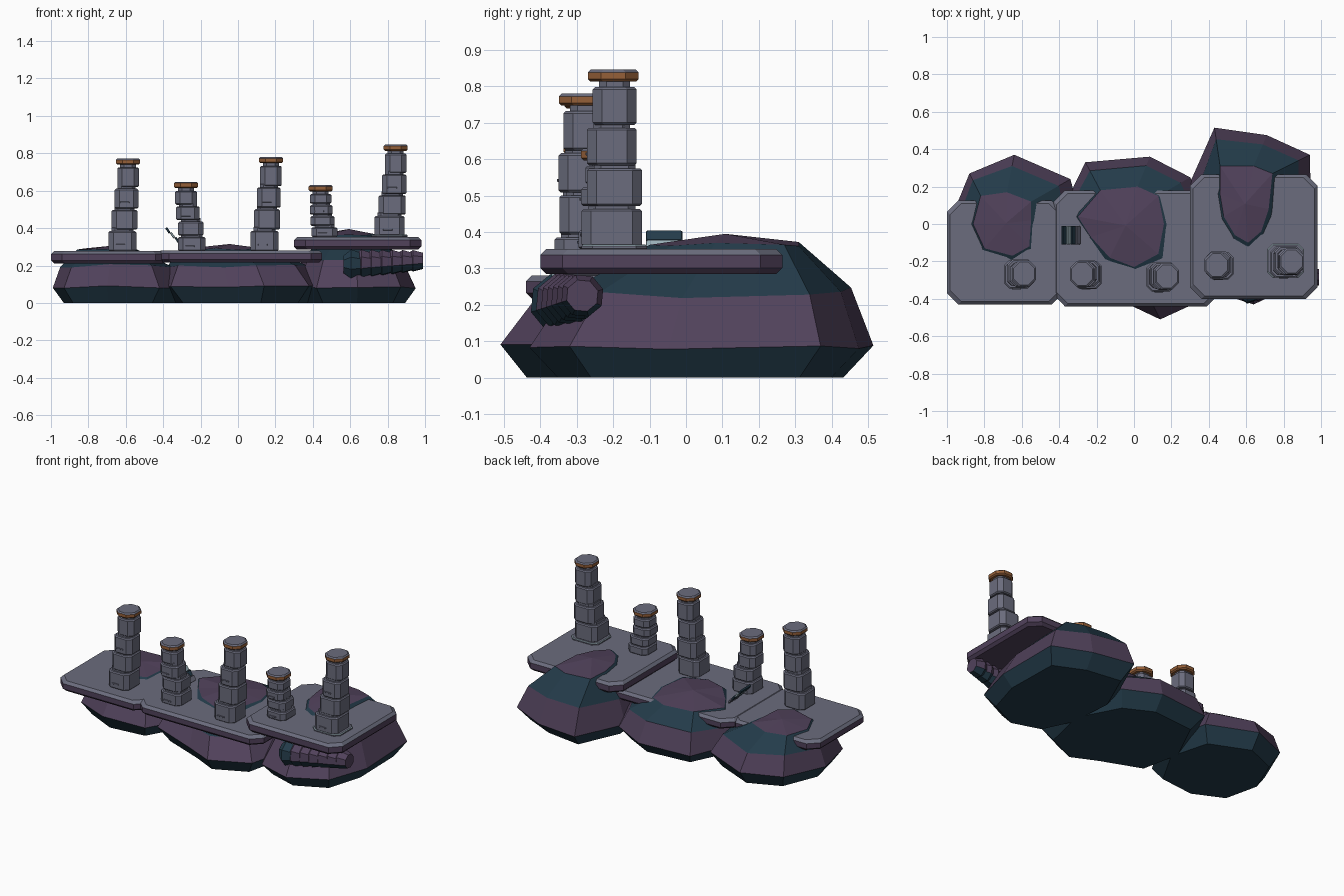
import bpy, bmesh, math, random
from mathutils import Vector, Matrix

random.seed(4)
if "Cube" in bpy.data.objects:
    bpy.data.objects.remove(bpy.data.objects["Cube"])


def material(name, color):
    m = bpy.data.materials.new(name)
    m.use_nodes = True
    m.diffuse_color = (*color, 1)
    bsdf = next(n for n in m.node_tree.nodes if n.type == 'BSDF_PRINCIPLED')
    bsdf.inputs["Base Color"].default_value = (*color, 1)
    return m


STONE, PURPLE, TEAL, RUST, PALE = range(5)
MATS = [material("slate stone", (.145, .15, .205)),
        material("plum rock", (.082, .054, .105)),
        material("deep teal rock", (.017, .044, .068)),
        material("rust trim", (.3, .115, .04)),
        material("pale blue stone", (.32, .43, .48))]


def loft(name, rings, bands, bottom, top, apex=None):
    """Join rings of equal length; bands gives one material per gap."""
    bm = bmesh.new()
    loops = [[bm.verts.new(p) for p in ring] for ring in rings]
    n = len(loops[0])

    def face(verts, mat):
        bm.faces.new(verts).material_index = mat

    for low, high, mat in zip(loops, loops[1:], bands):
        for i in range(n):
            j = (i + 1) % n
            face((low[i], low[j], high[j], high[i]), mat)
    face(loops[0][::-1], bottom)
    if apex:
        tip = bm.verts.new(apex)
        for i in range(n):
            face((loops[-1][i], loops[-1][(i + 1) % n], tip), top)
    else:
        face(loops[-1], top)
    bmesh.ops.recalc_face_normals(bm, faces=bm.faces)
    mesh = bpy.data.meshes.new(name)
    bm.to_mesh(mesh)
    bm.free()
    for m in MATS:
        mesh.materials.append(m)
    ob = bpy.data.objects.new(name, mesh)
    bpy.context.collection.objects.link(ob)
    return ob


def octagon(cx, cy, w, d, cut, z):
    """Rectangle with cut corners, counter-clockwise."""
    a, b = w / 2, d / 2
    pts = [(a, cut - b), (a, b - cut), (a - cut, b), (cut - a, b),
           (-a, b - cut), (-a, cut - b), (cut - a, -b), (a - cut, -b)]
    return [(cx + x, cy + y, z) for x, y in pts]


def block(name, cx, cy, w, d, z0, z1, cut, soft, mats=(STONE,) * 5):
    """Cut-corner block with softened top and bottom rims."""
    rings = [octagon(cx, cy, w - 2 * i, d - 2 * i, cut, z)
             for z, i in ((z0, soft), (z0 + soft, 0), (z1 - soft, 0), (z1, soft))]
    return loft(name, rings, mats[1:4], mats[0], mats[4])


# Boulders: widest outline, cap outline on top, then heights
def boulder(name, outline, cap, z_shoulder, z_cap, z_tip):
    n = len(outline)
    c = sum((Vector(p) for p in outline), Vector((0, 0))) / n
    k = sum((Vector(p) for p in cap), Vector((0, 0))) / n
    base, belt, shoulder, crown = [], [], [], []
    for o, t in zip(outline, cap):
        o, t = Vector(o), Vector(t)
        back = max(0, o.y) * .2
        base.append((*(c + (o - c) * .83), 0))
        belt.append((*o, .085 + random.uniform(-.008, .008)))
        shoulder.append((*o.lerp(t, .3), z_shoulder + back * (z_tip - .27)
                         + random.uniform(-.012, .012)))
        crown.append((*t, z_cap + random.uniform(-.004, .008)))
    loft(name, [base, belt, shoulder, crown], (TEAL, PURPLE, TEAL),
         TEAL, PURPLE, (k.x, k.y, z_tip))


boulder("left_boulder",
        [(-.99, 0), (-.93, -.26), (-.7, -.37), (-.42, -.34), (-.26, -.06),
         (-.34, .24), (-.64, .37), (-.88, .27)],
        [(-.86, 0), (-.8, -.13), (-.65, -.17), (-.56, -.12), (-.55, .02),
         (-.55, .12), (-.68, .17), (-.82, .15)], .2, .285, .305)
boulder("middle_boulder",
        [(-.42, 0), (-.36, -.3), (-.05, -.42), (.14, -.51), (.38, -.4),
         (.46, -.05), (.3, .25), (.085, .36), (-.26, .33)],
        [(-.3, .04), (-.23, -.07), (-.13, -.18), (0, -.23), (.13, -.16),
         (.16, 0), (.13, .15), (.02, .2), (-.18, .18)], .2, .285, .315)
boulder("right_boulder",
        [(.29, .2), (.32, -.15), (.42, -.36), (.64, -.43), (.87, -.32),
         (.95, -.05), (.94, .37), (.71, .475), (.43, .515)],
        [(.46, .16), (.48, .04), (.54, -.06), (.61, -.1), (.68, -.04),
         (.72, .08), (.74, .27), (.64, .31), (.46, .31)], .225, .365, .395)

# Paved terraces: x range, y range, z range
slab_mats = (PURPLE, PURPLE, PURPLE, STONE, STONE)
for name, x0, x1, y0, y1, z0, z1 in (
        ("left_terrace", -1, -.38, -.43, .125, .212, .277),
        ("middle_terrace", -.43, .45, -.44, .18, .217, .28),
        ("right_terrace", .3, .98, -.4, .265, .285, .353)):
    block(name, (x0 + x1) / 2, (y0 + y1) / 2, x1 - x0, y1 - y0, z0, z1,
          .06, .016, slab_mats)


# Stacked pillars: y centre, floor, top, lowest width, x centres of blocks
def pillar(name, cy, floor, top, wide, centres):
    count = len(centres)
    roof = top - .04
    step = (roof - floor) / count
    for i, cx in enumerate(centres):
        w = wide - (wide - .115) * i / (count - 1)
        z = floor + i * step
        y = cy + (.004 if i % 2 else -.004)
        block(f"{name}_block_{i + 1}", cx, y, w, w + .006,
              z, z + step - .008, .026, .006)
        block(f"{name}_joint_{i + 1}", cx, y, w - .03, w - .03,
              z + step - .012, z + step + .012, .02, .002)
        if i in (0, 2):
            block(f"{name}_ledge_{i + 1}", cx - .01, y - w / 2 - .003, .05, .008,
                  z + step * .25, z + step * .25 + .008, .002, .001)
    block(name + "_cap", centres[-1], cy, .128, .138, top - .033, top,
          .035, .007, (RUST, RUST, RUST, STONE, STONE))


pillar("pillar_1", -.265, .278, .772, .148, (-.618, -.607, -.596, -.588))
pillar("pillar_2", -.268, .278, .647, .145, (-.247, -.252, -.268, -.278))
pillar("pillar_3", -.28, .278, .78, .148, (.142, .155, .165, .176))
pillar("pillar_4", -.22, .353, .63, .138, (.462, .452, .445, .442))
pillar("pillar_5", -.2, .36, .846, .16, (.81, .824, .835, .843))
block("pillar_5_plinth", .81, -.197, .195, .18, .35, .365, .03, .004,
      (STONE, STONE, STONE, PALE, STONE))

# Small flight of leaning planks
for i in range(4):
    mat = PALE if i == 1 else TEAL if i % 2 == 0 else STONE
    plank = block(f"plank_{i + 1}", 0, 0, .034, .1, -.006, .006, .004, .002,
                  (mat,) * 5)
    plank.matrix_world = (Matrix.Translation((-.375 + i * .025, -.06, .388 - i * .026))
                          @ Matrix.Rotation(math.radians(55), 4, 'Y'))

# Ridged growth clinging beneath the right terrace
for i in range(7):
    t = i / 6
    cx, cy, cz = .62 + .33 * t, -.345 + .06 * t, .205 + .02 * t
    r = .085 - .025 * t
    rings = []
    for dx, s in ((-.055, .6), (-.015, 1), (.04, .75)):
        rings.append([(cx + dx, cy + r * s * math.cos(a * math.tau / 8 + .3),
                       cz + r * s * math.sin(a * math.tau / 8 + .3))
                      for a in range(8)])
    lump = loft(f"ridge_{i + 1}", rings, (PURPLE, PURPLE), PURPLE, PURPLE)
    for f in lump.data.polygons:
        if f.center.z < cz - r * .3 or i == 0:
            f.material_index = TEAL
        if i == 0 and f.normal.z > .75:
            f.material_index = PALE
